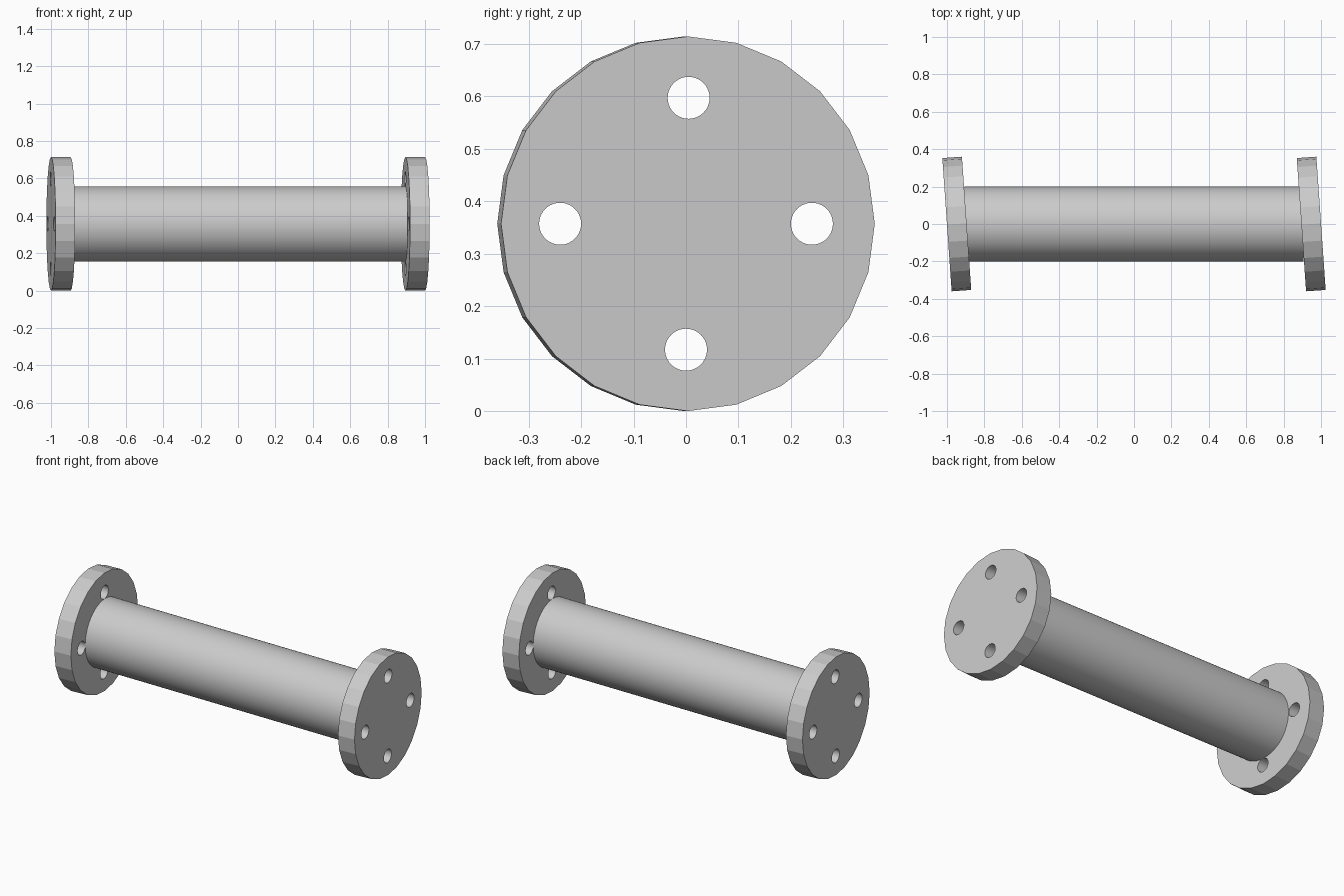
import bpy
from math import radians, pi

cube = bpy.data.objects.get("Cube")
if cube:
    bpy.data.objects.remove(cube, do_unlink=True)

AXIS_Z = 0.357
FLANGE_R, FLANGE_T = 0.357, 0.105
PIPE_R = 0.2
HOLE_R = 0.04
HOLES = [(0.24, 0), (0.005, 0.24), (-0.24, 0), (0, -0.24)]

steel = bpy.data.materials.new("plain grey")
steel.use_nodes = True
GREY = (0.6, 0.6, 0.6, 1)
steel.diffuse_color = GREY
steel.node_tree.nodes["Principled BSDF"].inputs["Base Color"].default_value = GREY


def x_cylinder(name, radius, length, sides, x=0, y=0, z=0, turn=0):
    """Cylinder lying along the x axis, turned about its own axis."""
    bpy.ops.mesh.primitive_cylinder_add(vertices=sides, radius=radius, depth=length)
    ob = bpy.context.object
    ob.name = name
    ob.rotation_euler = (turn, pi / 2, 0)
    ob.location = (x, y, AXIS_Z + z)
    bpy.ops.object.transform_apply(location=True, rotation=True, scale=True)
    ob.data.materials.append(steel)
    return ob


# Pipe, reaching slightly into both flanges
pipe = x_cylinder("pipe", PIPE_R, 2 - 2 * FLANGE_T + 0.02, 96)
bpy.ops.object.shade_smooth_by_angle(angle=radians(30))

# Flanges with four bolt holes each
for side, label in ((1, "left"), (-1, "right")):
    x = side * (1 - FLANGE_T / 2)
    flange = x_cylinder(label + "_flange", FLANGE_R, FLANGE_T, 24, x, turn=radians(-4))
    for y, z in HOLES:
        cutter = x_cylinder("hole_cutter", HOLE_R, FLANGE_T * 2, 40, x, y, z)
        bpy.context.view_layer.objects.active = flange
        cut = flange.modifiers.new("bolt_hole", "BOOLEAN")
        cut.operation = "DIFFERENCE"
        cut.solver = "EXACT"
        cut.object = cutter
        bpy.ops.object.modifier_apply(modifier=cut.name)
        bpy.data.objects.remove(cutter, do_unlink=True)
    # Flat rim facets, smooth hole walls
    for face in flange.data.polygons:
        c = face.center
        face.use_smooth = abs(face.normal.x) < 0.5 and (c.y ** 2 + (c.z - AXIS_Z) ** 2) ** 0.5 < 0.32
    edges = flange.data.edges
    verts = flange.data.vertices
    for e in edges:
        a, b = verts[e.vertices[0]].co, verts[e.vertices[1]].co
        e.use_edge_sharp = abs(a.x - b.x) < 0.01
